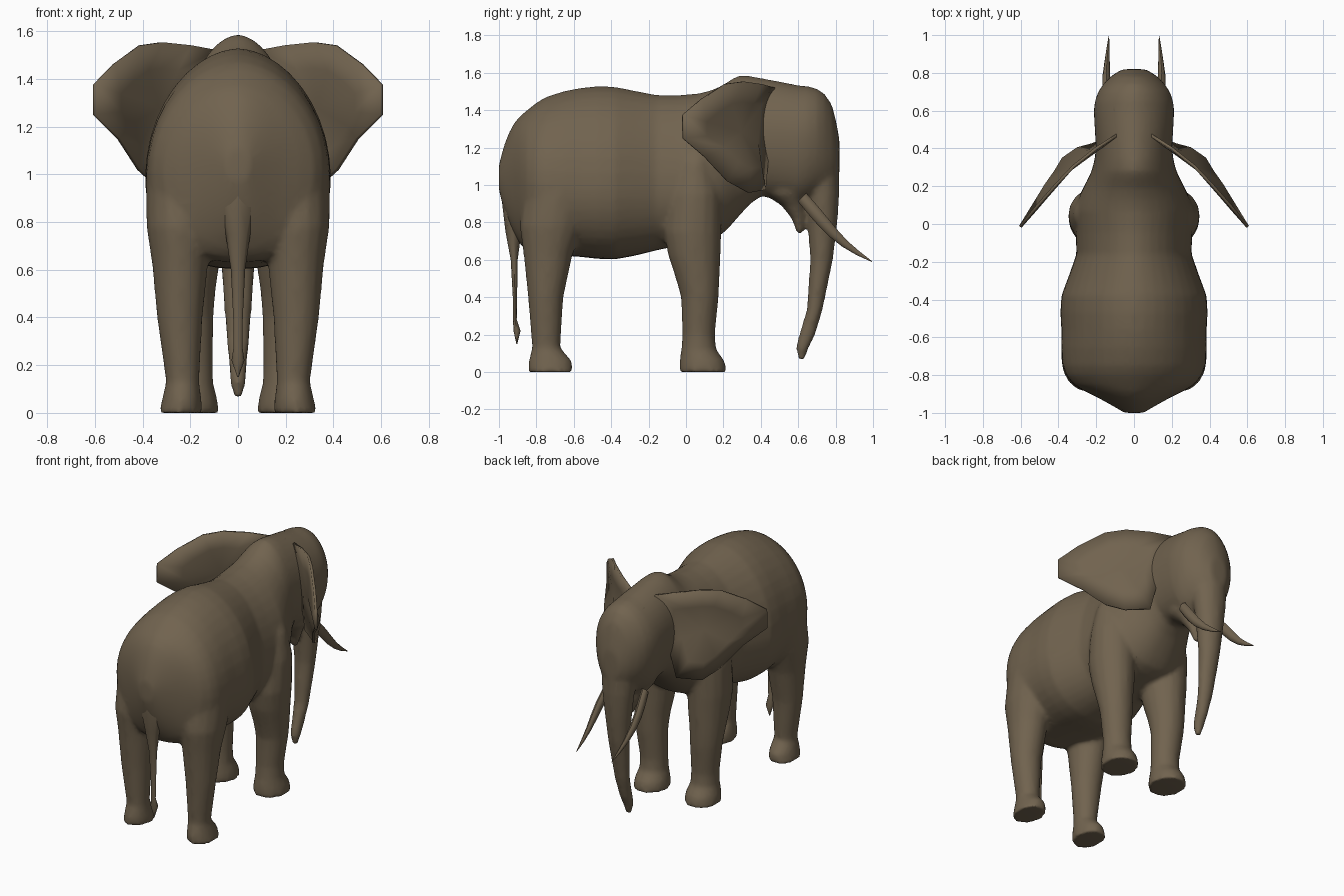
import bpy, bmesh, math
from mathutils import Vector

if "Cube" in bpy.data.objects:
    bpy.data.objects.remove(bpy.data.objects["Cube"])

hide = bpy.data.materials.new("grey brown hide")
hide.diffuse_color = (0.165, 0.125, 0.078, 1)
hide.use_nodes = True
hide.node_tree.nodes["Principled BSDF"].inputs["Base Color"].default_value = hide.diffuse_color


def finish(name, bm, angle=60):
    bmesh.ops.recalc_face_normals(bm, faces=bm.faces[:])
    mesh = bpy.data.meshes.new(name)
    bm.to_mesh(mesh)
    bm.free()
    obj = bpy.data.objects.new(name, mesh)
    bpy.context.collection.objects.link(obj)
    mesh.materials.append(hide)
    bpy.ops.object.select_all(action='DESELECT')
    obj.select_set(True)
    bpy.context.view_layer.objects.active = obj
    bpy.ops.object.shade_smooth_by_angle(angle=math.radians(angle))
    return obj


def loft(bm, rings):
    """Skin a list of equal rings of points and cap both ends."""
    loops = [[bm.verts.new(p) for p in r] for r in rings]
    n = len(loops[0])
    for a, b in zip(loops, loops[1:]):
        for i in range(n):
            j = (i + 1) % n
            bm.faces.new((a[i], a[j], b[j], b[i]))
    bm.faces.new(loops[0])
    bm.faces.new(loops[-1][::-1])


def turn(n):
    return [(math.cos(2 * math.pi * i / n), math.sin(2 * math.pi * i / n)) for i in range(n)]


def flat_ring(z, y0, y1, x0, x1, n=16):
    """Level oval filling the given y and x ranges."""
    return [((x0 + x1) / 2 + c * (x1 - x0) / 2, (y0 + y1) / 2 + s * (y1 - y0) / 2, z)
            for c, s in turn(n)]


def upright_ring(y, low, mid, top, w, n=40):
    """Upright oval with a fuller lower half and a slightly peaked upper half."""
    ring = []
    for c, s in turn(n):
        x = math.copysign(abs(c) ** (1.1 if s > 0 else .82), c)
        ring.append((w * x, y, mid + s * ((top - mid) if s > 0 else (mid - low))))
    return ring


def smooth_rows(rows, steps=2):
    """Fill in rows between the given ones along a smooth curve."""
    out = []
    for i in range(len(rows) - 1):
        p0, p1, p2, p3 = rows[max(i - 1, 0)], rows[i], rows[i + 1], rows[min(i + 2, len(rows) - 1)]
        h = p2[0] - p1[0]
        for k in range(steps):
            t = k / steps
            row = []
            for a, b, c, d in zip(p0, p1, p2, p3):
                m1 = (c - a) / (p2[0] - p0[0]) * h
                m2 = (d - b) / (p3[0] - p1[0]) * h
                row.append((2*t**3 - 3*t*t + 1) * b + (t**3 - 2*t*t + t) * m1
                           + (3*t*t - 2*t**3) * c + (t**3 - t*t) * m2)
            out.append(row)
    return out + [rows[-1]]


# Torso and head: y, belly, widest height, back, half width
torso = [(-1.0, .97, 1.05, 1.11, .05), (-.97, .86, 1.05, 1.22, .10),
         (-.92, .74, 1.05, 1.33, .19), (-.85, .645, 1.02, 1.40, .32),
         (-.75, .63, 1.0, 1.47, .378), (-.56, .615, .98, 1.52, .385),
         (-.38, .602, .98, 1.525, .385), (-.16, .65, .98, 1.482, .305),
         (.07, .70, 1.0, 1.49, .315), (.19, .735, 1.05, 1.53, .27),
         (.28, .83, 1.15, 1.585, .225), (.40, .94, 1.25, 1.572, .202),
         (.60, .90, 1.25, 1.533, .213), (.70, .95, 1.25, 1.515, .19),
         (.78, 1.0, 1.2, 1.43, .125), (.82, 1.05, 1.15, 1.25, .06)]
# Legs: z, y range, x range
hind_leg = [(0, -.843, -.602, .15, .332), (.06, -.842, -.61, .153, .318),
            (.13, -.823, -.672, .162, .302), (.4, -.845, -.655, .148, .34),
            (.62, -.868, -.608, .125, .360), (.78, -.89, -.55, .10, .384),
            (.95, -.87, -.50, .08, .387), (1.15, -.84, -.50, .10, .35)]
front_leg = [(0, -.037, .22, .08, .305), (.06, -.035, .207, .086, .298),
             (.12, -.026, .162, .103, .283), (.2, -.02, .155, .105, .283),
             (.4, -.027, .175, .102, .31), (.5, -.055, .18, .095, .322),
             (.62, -.095, .185, .078, .335), (.75, -.12, .19, .07, .348),
             (.95, -.10, .19, .07, .348), (1.12, -.05, .15, .08, .32), (1.3, 0, .11, .10, .23)]
# Trunk and lower jaw: z, y range, half width
trunk = [(1.3, .55, .80, .13), (1.1, .60, .820, .122), (.95, .64, .82, .108),
         (.8, .650, .810, .09), (.6, .664, .786, .070), (.33, .645, .73, .050),
         (.2, .604, .692, .038), (.13, .586, .658, .033), (.065, .603, .632, .02)]
jaw = [(1.1, .42, .67, .15), (.95, .42, .66, .13), (.89, .51, .64, .088),
       (.82, .565, .637, .053), (.74, .593, .62, .024)]

bm = bmesh.new()
loft(bm, [upright_ring(*s) for s in smooth_rows(torso)])
for leg in (hind_leg, front_leg):
    for side in (1, -1):
        loft(bm, [flat_ring(z, y0, y1, side * x0, side * x1) for z, y0, y1, x0, x1 in leg])
for part in (trunk, jaw):
    loft(bm, [flat_ring(z, y0, y1, -w, w) for z, y0, y1, w in part])
body = finish("body_with_legs_and_trunk", bm)
# Fuse the parts into a single skin with soft joins
fuse = body.modifiers.new("fuse", 'REMESH')
fuse.mode = 'VOXEL'
fuse.voxel_size = 0.014
fuse.use_smooth_shade = True
soften = body.modifiers.new("soften", 'SMOOTH')
soften.factor = 0.5
soften.iterations = 8
thin = body.modifiers.new("thin", 'DECIMATE')
thin.ratio = 0.3

# Tail with tuft: z, y range, half width
tail = [(1.08, -.985, -.94, .03), (.92, -.985, -.87, .09), (.75, -.965, -.88, .052),
        (.6, -.937, -.90, .03), (.4, -.926, -.903, .02), (.28, -.925, -.905, .018),
        (.22, -.922, -.885, .027), (.15, -.907, -.902, .003)]
bm = bmesh.new()
loft(bm, [flat_ring(z, y0, y1, -w, w, 8) for z, y0, y1, w in tail])
finish("tail", bm)

# Tusks: centre x, y, z, radius
tusk = [(.125, .62, .935, .032), (.138, .68, .865, .034), (.145, .725, .812, .033),
        (.147, .78, .75, .029), (.143, .85, .685, .021), (.138, .92, .635, .013),
        (.133, .995, .59, .002)]
# Ear outline, from the crown round the outer edge to the jaw
outline = [(.09, .47, 1.52), (.20, .40, 1.54), (.32, .305, 1.553), (.41, .21, 1.54),
           (.52, .085, 1.46), (.602, -.015, 1.375), (.602, -.015, 1.25), (.50, .10, 1.15),
           (.415, .22, 1.02), (.35, .33, .96), (.22, .42, .975), (.17, .44, 1.2)]
for label, side in (("right", 1), ("left", -1)):
    bm = bmesh.new()
    loft(bm, [[(side * (x + r * c * .7), y + r * s * .7, z + r * s * .7) for c, s in turn(8)]
              for x, y, z, r in tusk])
    finish(label + "_tusk", bm)

    # Ear: thin sheet whose lower lobe swells forward
    bm = bmesh.new()
    centre = Vector((.335, .29, 1.28))
    forward = Vector((.7, .7, 0))
    edge, inner = [], []
    for p in outline:
        p = Vector(p)
        q = p.lerp(centre, .4) + forward * (.045 if p.z < 1.2 else .0)
        edge.append(bm.verts.new((side * p.x, p.y, p.z)))
        inner.append(bm.verts.new((side * q.x, q.y, q.z)))
    hub = bm.verts.new((side * centre.x, centre.y, centre.z))
    n = len(outline)
    for i in range(n):
        j = (i + 1) % n
        bm.faces.new((edge[i], edge[j], inner[j], inner[i]))
        bm.faces.new((inner[i], inner[j], hub))
    ear = finish(label + "_ear", bm)
    thick = ear.modifiers.new("thickness", 'SOLIDIFY')
    thick.thickness = 0.016
    thick.offset = 0
